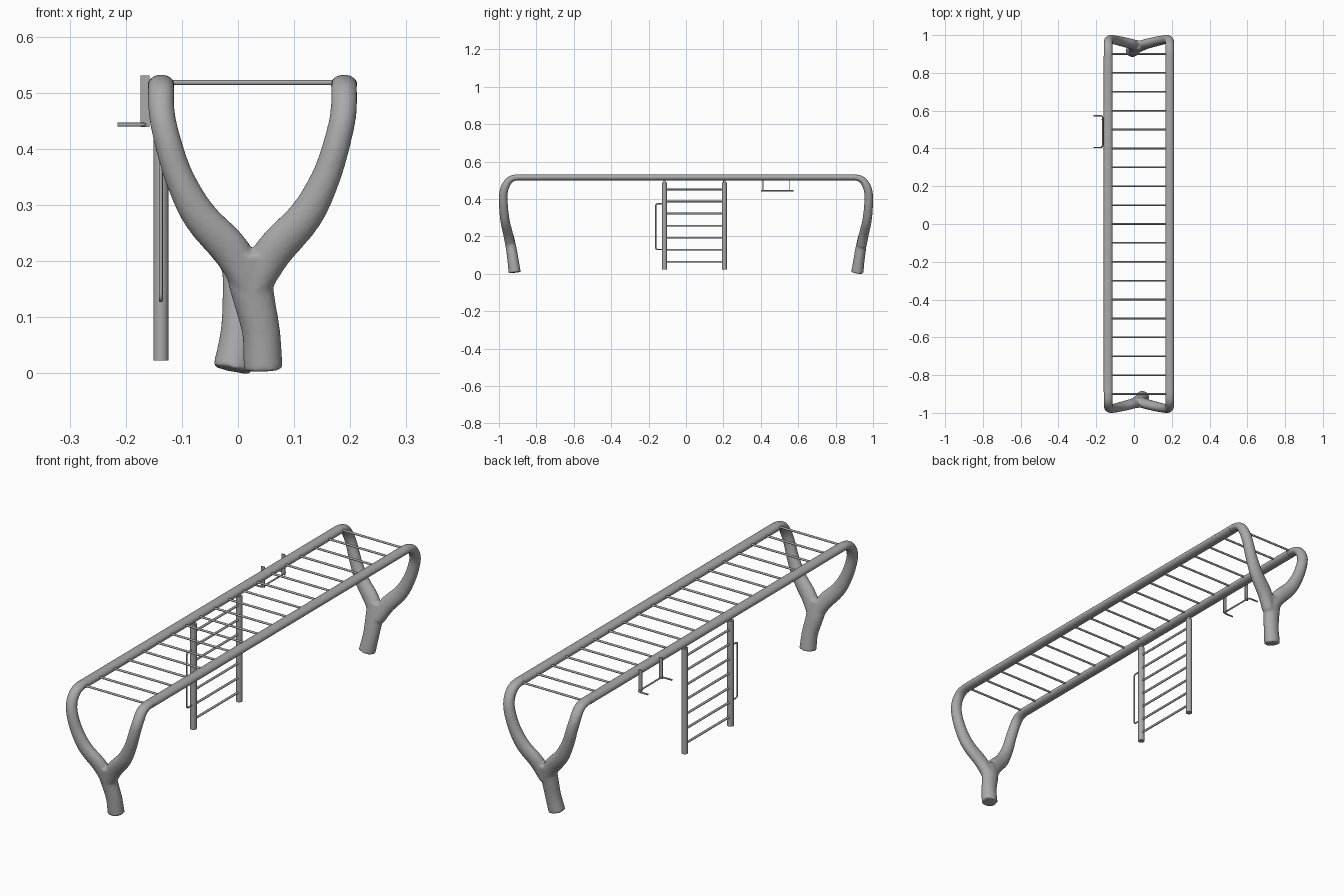
import bpy, bmesh, math
from mathutils import Vector

cube = bpy.data.objects.get("Cube")
if cube:
    bpy.data.objects.remove(cube)

steel = bpy.data.materials.new("grey_steel")
steel.use_nodes = True
GREY = (0.4, 0.4, 0.4, 1)
steel.diffuse_color = GREY
steel.node_tree.nodes["Principled BSDF"].inputs["Base Color"].default_value = GREY


def finish(name, bm, angle=50):
    bmesh.ops.recalc_face_normals(bm, faces=bm.faces)
    mesh = bpy.data.meshes.new(name)
    bm.to_mesh(mesh)
    bm.free()
    mesh.materials.append(steel)
    ob = bpy.data.objects.new(name, mesh)
    bpy.context.collection.objects.link(ob)
    bpy.ops.object.select_all(action='DESELECT')
    ob.select_set(True)
    bpy.context.view_layer.objects.active = ob
    bpy.ops.object.shade_smooth_by_angle(angle=math.radians(angle))
    return ob


def sweep(bm, points, radii, sides=16, ref=(1, 0, 0)):
    """Capped tube with an elliptical section; radii = (along ref, across)."""
    pts = [Vector(p) for p in points]
    rings = []
    for i, p in enumerate(pts):
        t = (pts[min(i + 1, len(pts) - 1)] - pts[max(i - 1, 0)]).normalized()
        side = Vector(ref)
        side = (side - t * side.dot(t)).normalized()
        up = t.cross(side)
        a, b = radii[i]
        angles = [2 * math.pi * k / sides for k in range(sides)]
        rings.append([bm.verts.new(p + side * a * math.cos(w) + up * b * math.sin(w))
                      for w in angles])
    for r, s in zip(rings, rings[1:]):
        for k in range(sides):
            j = (k + 1) % sides
            bm.faces.new((r[k], r[j], s[j], s[k]))
    bm.faces.new(rings[0][::-1])
    bm.faces.new(rings[-1])


def refine(points, radii, steps=4):
    """Catmull-Rom subdivision of a path and its radii together."""
    rows = [Vector((*p, *r)) for p, r in zip(points, radii)]
    rows = [rows[0] * 2 - rows[1]] + rows + [rows[-1] * 2 - rows[-2]]
    out = []
    for a, b, c, d in zip(rows, rows[1:], rows[2:], rows[3:]):
        for k in range(steps):
            t = k / steps
            out.append(0.5 * (2 * b + (c - a) * t + (2 * a - 5 * b + 4 * c - d) * t * t
                              + (3 * b - a - 3 * c + d) * t ** 3))
    out.append(rows[-2])
    return [r[:3] for r in out], [r[3:] for r in out]


def rod(name, points, radius, sides=12, ref=(1, 0, 0)):
    bm = bmesh.new()
    sweep(bm, points, [(radius, radius)] * len(points), sides, ref)
    return finish(name, bm)


def rounded(points, r, steps=4):
    """Round the inner corners of a polyline."""
    pts = [Vector(p) for p in points]
    out = [pts[0]]
    for a, b, c in zip(pts, pts[1:], pts[2:]):
        p, q = b + (a - b).normalized() * r, b + (c - b).normalized() * r
        for k in range(steps + 1):
            t = k / steps
            out.append(p * (1 - t) ** 2 + b * 2 * t * (1 - t) + q * t * t)
    return out + [pts[-1]]


MID, HALF = 0.026, 0.163
RAIL_Z, RAIL_R = 0.515, (0.0235, 0.0165)

# Forked legs: trunk and two arms fused into one smooth surface
# Each arm row: spread from the middle, distance along y, height, two radii
ARM = [(0.004, 0.938, 0.15, 0.026, 0.027), (0.036, 0.952, 0.215, 0.034, 0.026),
       (0.094, 0.967, 0.28, 0.031, 0.025), (0.131, 0.975, 0.35, 0.026, 0.024),
       (0.153, 0.977, 0.42, 0.024, 0.023), (0.162, 0.967, 0.465, 0.0235, 0.022),
       (HALF, 0.942, 0.502, 0.0235, 0.019), (HALF, 0.905, RAIL_Z, *RAIL_R),
       (HALF, 0.86, RAIL_Z, *RAIL_R)]
TRUNKS = {"front_leg": (-1, (0.045, 0.041, 0.025)), "back_leg": (1, (-0.01, 0.003, 0.011))}
for name, (end, xs) in TRUNKS.items():
    bm = bmesh.new()
    path = [(xs[0], end * 0.916, 0.006), (xs[1], end * 0.925, 0.075),
            (xs[2], end * 0.937, 0.15), (0.019, end * 0.95, 0.215)]
    sweep(bm, *refine(path, [(0.035, 0.033), (0.034, 0.03), (0.039, 0.028), (0.05, 0.025)]), 24)
    for s in (-1, 1):
        pts = [(MID + s * a[0], end * a[1], a[2]) for a in ARM]
        sweep(bm, *refine(pts, [a[3:] for a in ARM]), 24)
    leg = finish(name, bm)
    fuse = leg.modifiers.new("Fuse", 'REMESH')
    fuse.mode = 'VOXEL'
    fuse.voxel_size = 0.005
    fuse.use_smooth_shade = True
    soften = leg.modifiers.new("Soften", 'SMOOTH')
    soften.factor = 0.5
    soften.iterations = 5

# Overhead rails and rungs
for side, s in (("right", -1), ("left", 1)):
    x = MID + s * HALF
    bm = bmesh.new()
    sweep(bm, [(x, -0.89, RAIL_Z), (x, 0.89, RAIL_Z)], [RAIL_R] * 2, 24)
    finish(side + "_rail", bm)
for i in range(19):
    y = -0.9 + 0.1 * i
    rod(f"overhead_rung_{i + 1}", [(MID - HALF, y, 0.518), (MID + HALF, y, 0.518)],
        0.0045, 10, (0, 0, 1))

# Hanging side ladder
LX, POSTS = -0.1375, (-0.115, 0.205)
for i, y in enumerate(POSTS):
    rod(f"ladder_post_{i + 1}", [(LX, y, 0.023), (LX, y, 0.488)], 0.0135, 20)
    rod(f"ladder_hanger_{i + 1}", [(LX, y, 0.48), (LX, y, 0.51)], 0.006)
for i in range(7):
    z = 0.064 + 0.0643 * i
    rod(f"ladder_rung_{i + 1}", [(LX, POSTS[0], z), (LX, POSTS[1], z)], 0.005)
rod("ladder_grip", rounded([(LX, -0.115, 0.13), (LX, -0.162, 0.13),
                            (LX, -0.162, 0.374), (LX, -0.115, 0.374)], 0.012), 0.0035)

# Small handle bracket on the outside of the right rail
BX = -0.166
for i, y in enumerate((0.412, 0.555)):
    bm = bmesh.new()
    bmesh.ops.create_cube(bm, size=1)
    bmesh.ops.scale(bm, vec=(0.016, 0.004, 0.092), verts=bm.verts)
    bmesh.ops.translate(bm, vec=(BX, y, 0.485), verts=bm.verts)
    finish(f"bracket_plate_{i + 1}", bm, 30)
rod("bracket_handle", rounded([(-0.215, 0.405, 0.443), (BX, 0.405, 0.443),
                               (BX, 0.573, 0.443), (-0.215, 0.573, 0.443)], 0.012),
    0.0035, 12, (0, 0, 1))
